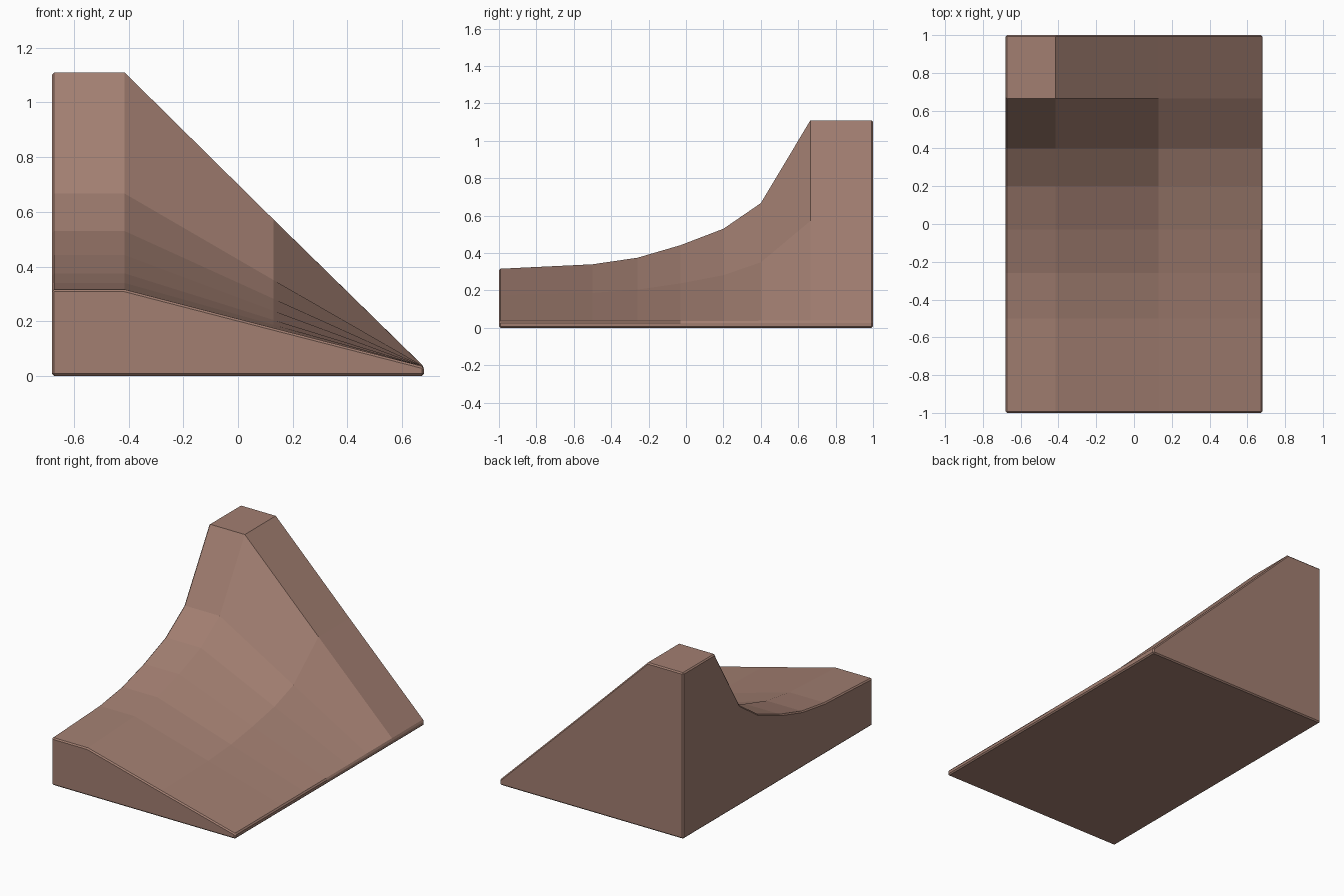
import bpy, bmesh

if "Cube" in bpy.data.objects:
    bpy.data.objects.remove(bpy.data.objects["Cube"])

# Ridge profile along y (y, height on the tall left side)
profile = [(-1.0, 0.316), (-0.5, 0.34), (-0.26, 0.375), (-0.03, 0.442),
           (0.2, 0.53), (0.4, 0.667), (0.665, 1.11), (1.0, 1.11)]
# Stations across x: (x, blend from tall side to thin toe)
stations = [(-0.68, 0), (-0.415, 0), (0.13, 0.5), (0.68, 1)]
TOE = 0.034

bm = bmesh.new()
top, low = [], []
for y, h in profile:
    top.append([bm.verts.new((x, y, h + (TOE - h) * t)) for x, t in stations])
    low.append([bm.verts.new((x, y, 0)) for x, t in stations])
rows, cols = len(profile), len(stations)

# Curved ramp surface and flat underside
for i in range(rows - 1):
    for j in range(cols - 1):
        for g in (top, low):
            bm.faces.new((g[i][j], g[i][j + 1], g[i + 1][j + 1], g[i + 1][j]))

# Vertical walls: left, right, front, back
for j in (0, cols - 1):
    for i in range(rows - 1):
        bm.faces.new((low[i][j], low[i + 1][j], top[i + 1][j], top[i][j]))
for i in (0, rows - 1):
    for j in range(cols - 1):
        bm.faces.new((low[i][j], low[i][j + 1], top[i][j + 1], top[i][j]))
bmesh.ops.recalc_face_normals(bm, faces=bm.faces)

# Small chamfer only on the outer rim, base and vertical corners
rim = []
for e in bm.edges:
    if len(e.link_faces) == 2 and e.calc_face_angle() > 0.7:
        a, b = e.verts
        on_wall = any(abs(a.co[k] - s) < 1e-4 and abs(b.co[k] - s) < 1e-4
                      for k, s in ((0, -0.68), (0, 0.68), (1, -1), (1, 1)))
        if on_wall:
            rim.append(e)
bmesh.ops.bevel(bm, geom=rim, offset=0.008, segments=1, affect='EDGES',
                profile=0.5, clamp_overlap=True)
bmesh.ops.recalc_face_normals(bm, faces=bm.faces)

mesh = bpy.data.meshes.new("ramp_block")
bm.to_mesh(mesh)
bm.free()
ramp = bpy.data.objects.new("ramp_block", mesh)
bpy.context.collection.objects.link(ramp)

# Clay brown material
mat = bpy.data.materials.new("clay")
mat.diffuse_color = (0.36, 0.21, 0.165, 1)
mat.use_nodes = True
mat.node_tree.nodes["Principled BSDF"].inputs["Base Color"].default_value = mat.diffuse_color
mesh.materials.append(mat)
